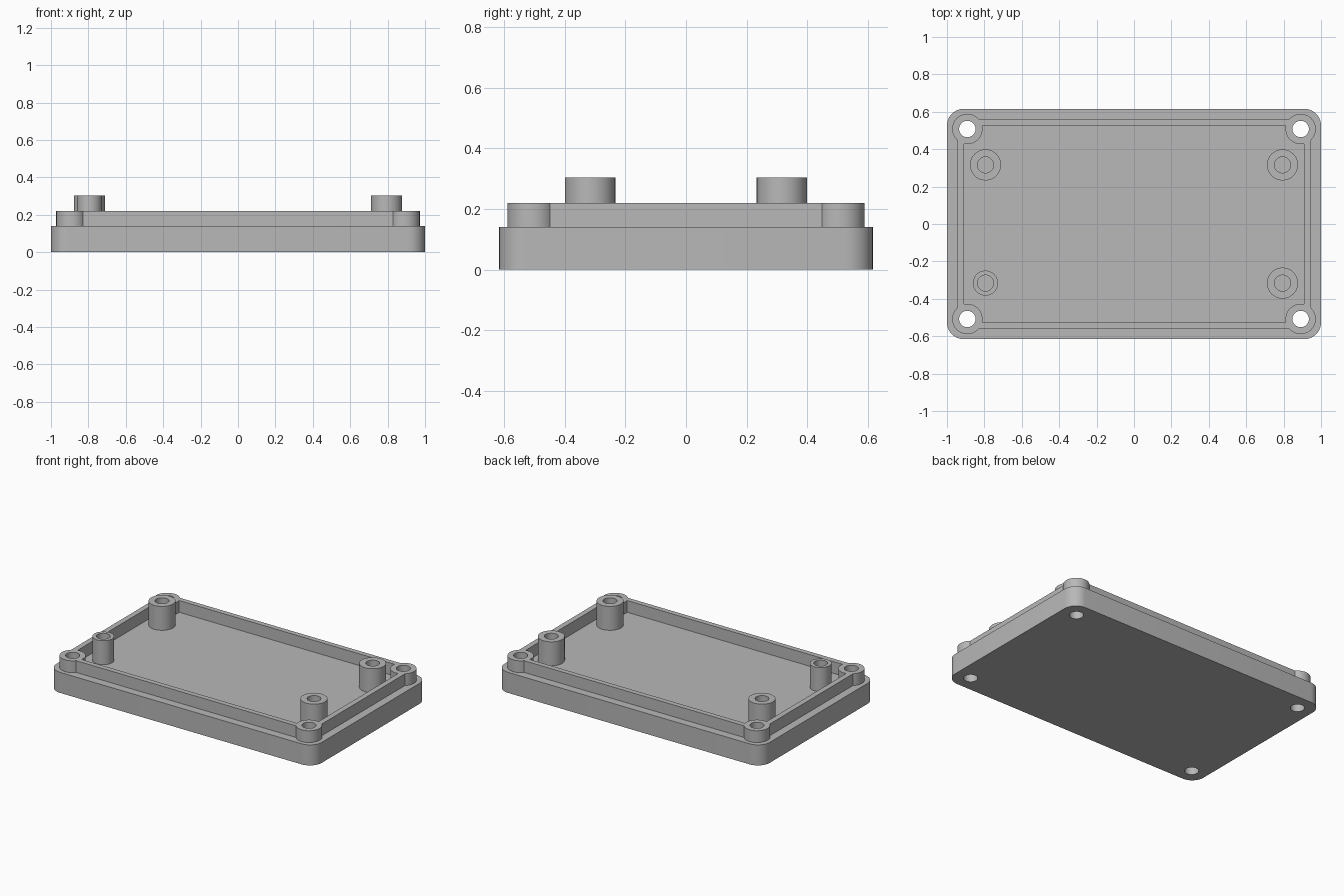
import bpy
import bmesh
import math

cube = bpy.data.objects.get("Cube")
if cube:
    bpy.data.objects.remove(cube, do_unlink=True)

BASE_TOP, LIP_TOP, POST_TOP = 0.14, 0.22, 0.303
SINK = 0.1            # raised parts start inside the base so they fuse with it
SIGNS = [(sx, sy) for sx in (-1, 1) for sy in (-1, 1)]

grey = bpy.data.materials.new("plastic_grey")
grey.use_nodes = True
colour = (0.48, 0.48, 0.48, 1)
grey.diffuse_color = colour
grey.node_tree.nodes["Principled BSDF"].inputs["Base Color"].default_value = colour


def prism(name, outline, z0, z1):
    """Extrude a flat outline from z0 to z1."""
    bm = bmesh.new()
    bottom = bm.faces.new([bm.verts.new((x, y, z0)) for x, y in outline])
    top = bmesh.ops.extrude_face_region(bm, geom=[bottom])["geom"]
    for v in top:
        if isinstance(v, bmesh.types.BMVert):
            v.co.z = z1
    bmesh.ops.recalc_face_normals(bm, faces=bm.faces)
    mesh = bpy.data.meshes.new(name)
    bm.to_mesh(mesh)
    bm.free()
    mesh.materials.append(grey)
    obj = bpy.data.objects.new(name, mesh)
    bpy.context.collection.objects.link(obj)
    return obj


def circle(cx, cy, r, n=48):
    return [(cx + r * math.cos(math.tau * i / n), cy + r * math.sin(math.tau * i / n))
            for i in range(n)]


def rectangle(hx, hy):
    return [(-hx, -hy), (hx, -hy), (hx, hy), (-hx, hy)]


def rounded_rectangle(hx, hy, r, steps=10):
    points = []
    for k, (sx, sy) in enumerate([(1, 1), (-1, 1), (-1, -1), (1, -1)]):
        for i in range(steps + 1):
            a = (k + i / steps) * math.pi / 2
            points.append((sx * (hx - r) + r * math.cos(a), sy * (hy - r) + r * math.sin(a)))
    return points


def combine(target, tool, operation):
    """Apply a boolean and remove the tool object."""
    tool.hide_render = True
    mod = target.modifiers.new("combine", 'BOOLEAN')
    mod.operation, mod.solver, mod.object = operation, 'EXACT', tool
    bpy.context.view_layer.objects.active = target
    bpy.ops.object.modifier_apply(modifier=mod.name)
    bpy.data.objects.remove(tool, do_unlink=True)


# Base plate with rounded corners
lid = prism("enclosure_lid", rounded_rectangle(1.0, 0.616, 0.09), 0, BASE_TOP)

# Raised lip running round the floor
lip = prism("lip", rectangle(0.945, 0.56), SINK, LIP_TOP)
combine(lip, prism("lip_opening", rectangle(0.908, 0.525), 0, 0.4), 'DIFFERENCE')
combine(lid, lip, 'UNION')

# Corner screw bosses and standing posts; one post is slimmer
for sx, sy in SIGNS:
    boss = prism("corner_boss", circle(sx * 0.891, sy * 0.508, 0.081), SINK, LIP_TOP)
    combine(lid, boss, 'UNION')
    radius = 0.067 if (sx, sy) == (-1, -1) else 0.083
    post = prism("post", circle(sx * 0.794, sy * 0.316, radius), SINK, POST_TOP)
    combine(lid, post, 'UNION')

# Through holes in the corners, blind holes in the posts
for sx, sy in SIGNS:
    combine(lid, prism("screw_hole", circle(sx * 0.891, sy * 0.508, 0.044), -0.1, 0.4),
            'DIFFERENCE')
    combine(lid, prism("post_hole", circle(sx * 0.794, sy * 0.316, 0.043), BASE_TOP, 0.4),
            'DIFFERENCE')

bpy.ops.object.select_all(action='DESELECT')
lid.select_set(True)
bpy.context.view_layer.objects.active = lid
bpy.ops.object.shade_smooth_by_angle(angle=math.radians(30))
